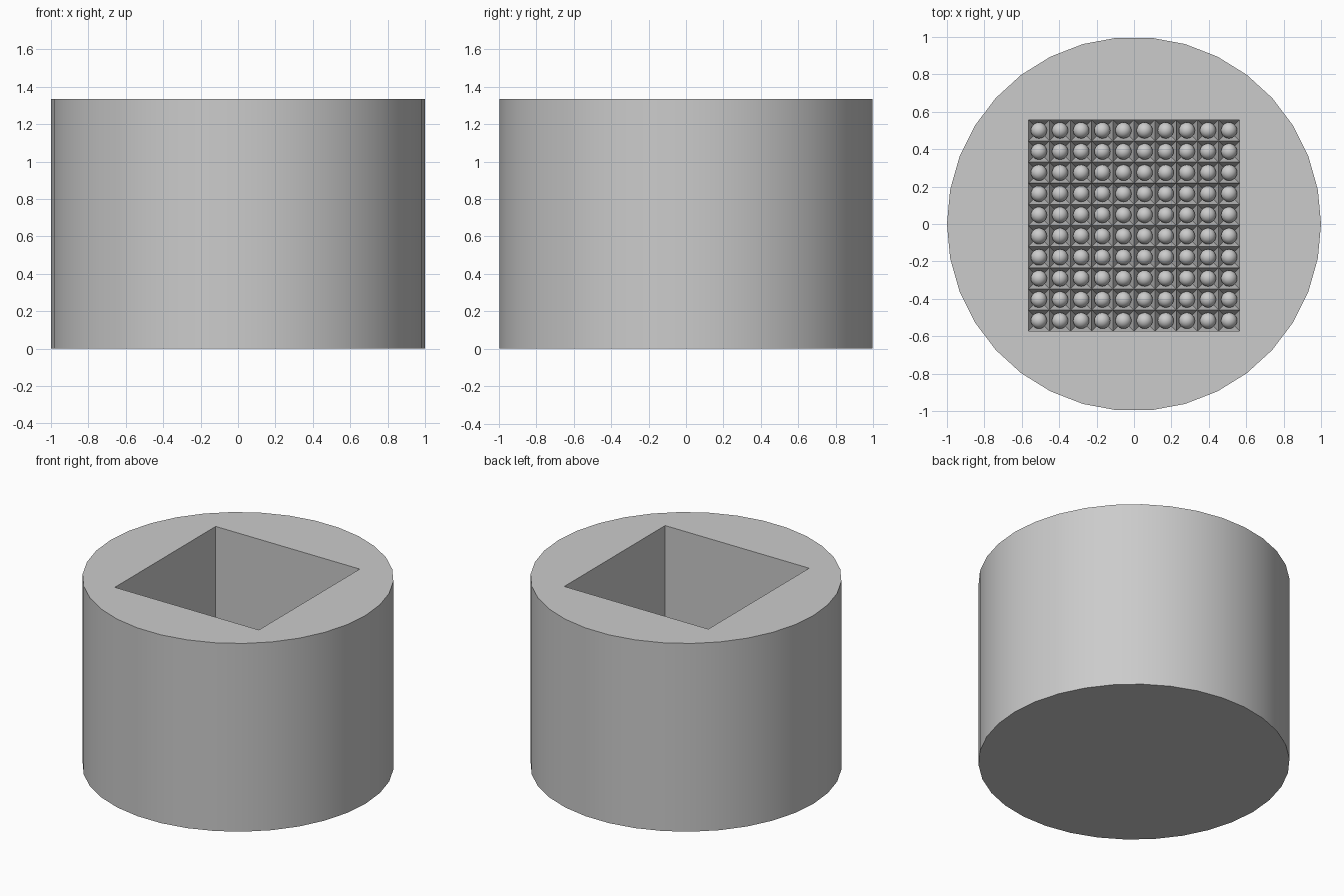
import bpy, bmesh, math
from mathutils import Vector

cube = bpy.data.objects.get("Cube")
if cube:
    bpy.data.objects.remove(cube, do_unlink=True)

SIDES = 34                # facets around the body
CELLS = 10                # wells per side
HALF = 0.565              # half width of the square opening
CY = -0.008               # opening centre along y
BASE_Z, TRAY_Z, TOP_Z = 0.17, 0.375, 1.335
PITCH = 2 * HALF / CELLS

grey = bpy.data.materials.new("plain_grey")
grey.use_nodes = True
grey.diffuse_color = (0.6, 0.6, 0.6, 1)
grey.node_tree.nodes["Principled BSDF"].inputs["Base Color"].default_value = (0.6, 0.6, 0.6, 1)


def circle(bm, z):
    step = 2 * math.pi / SIDES
    return [bm.verts.new((math.cos(i * step), math.sin(i * step), z)) for i in range(SIDES)]


def square(bm, z):
    corners = [Vector((x * HALF, CY + y * HALF, z)) for x, y in ((-1, -1), (1, -1), (1, 1), (-1, 1))]
    return [bm.verts.new(corners[s].lerp(corners[(s + 1) % 4], i / CELLS))
            for s in range(4) for i in range(CELLS)]


def wall(bm, low, high):
    for i in range(len(low)):
        j = (i + 1) % len(low)
        bm.faces.new((low[i], low[j], high[j], high[i]))


def cap_with_opening(bm, outer, inner):
    edges = []
    for loop in (outer, inner):
        for i, v in enumerate(loop):
            pair = (v, loop[(i + 1) % len(loop)])
            edges.append(bm.edges.get(pair) or bm.edges.new(pair))
    bmesh.ops.triangle_fill(bm, edges=edges, use_beauty=True)


def finish(bm, name):
    bmesh.ops.remove_doubles(bm, verts=bm.verts, dist=0.0001)
    bmesh.ops.recalc_face_normals(bm, faces=bm.faces)
    mesh = bpy.data.meshes.new(name)
    bm.to_mesh(mesh)
    bm.free()
    mesh.materials.append(grey)
    obj = bpy.data.objects.new(name, mesh)
    bpy.context.collection.objects.link(obj)
    bpy.ops.object.select_all(action="DESELECT")
    obj.select_set(True)
    bpy.context.view_layer.objects.active = obj
    bpy.ops.object.shade_smooth_by_angle(angle=math.radians(30))
    return obj


centres = [Vector((-HALF + (i + 0.5) * PITCH, CY - HALF + (j + 0.5) * PITCH, 0))
           for i in range(CELLS) for j in range(CELLS)]

# Solid base disc
bm = bmesh.new()
low, high = circle(bm, 0), circle(bm, BASE_Z)
wall(bm, low, high)
bm.faces.new(low)
bm.faces.new(high)
finish(bm, "base_disc")

# Tray with a grid of pyramid-shaped wells
bm = bmesh.new()
low, high = circle(bm, BASE_Z), circle(bm, TRAY_Z)
wall(bm, low, high)
bm.faces.new(low)
cap_with_opening(bm, high, square(bm, TRAY_Z))
r = PITCH / 2
for c in centres:
    apex = bm.verts.new((c.x, c.y, BASE_Z + 0.005))
    rim = [bm.verts.new((c.x + x * r, c.y + y * r, TRAY_Z)) for x, y in ((-1, -1), (1, -1), (1, 1), (-1, 1))]
    for k in range(4):
        bm.faces.new((rim[k], rim[(k + 1) % 4], apex))
finish(bm, "well_tray")

# Ball resting in each well
bm = bmesh.new()
for c in centres:
    ball = bmesh.ops.create_uvsphere(bm, u_segments=20, v_segments=12, radius=0.043)
    bmesh.ops.translate(bm, verts=ball["verts"], vec=(c.x, c.y, TRAY_Z - 0.043))
finish(bm, "balls")

# Tall housing with a square shaft
bm = bmesh.new()
low, high = circle(bm, TRAY_Z), circle(bm, TOP_Z)
shaft_low, shaft_high = square(bm, TRAY_Z), square(bm, TOP_Z)
wall(bm, low, high)
wall(bm, shaft_low, shaft_high)
cap_with_opening(bm, low, shaft_low)
cap_with_opening(bm, high, shaft_high)
finish(bm, "housing")
